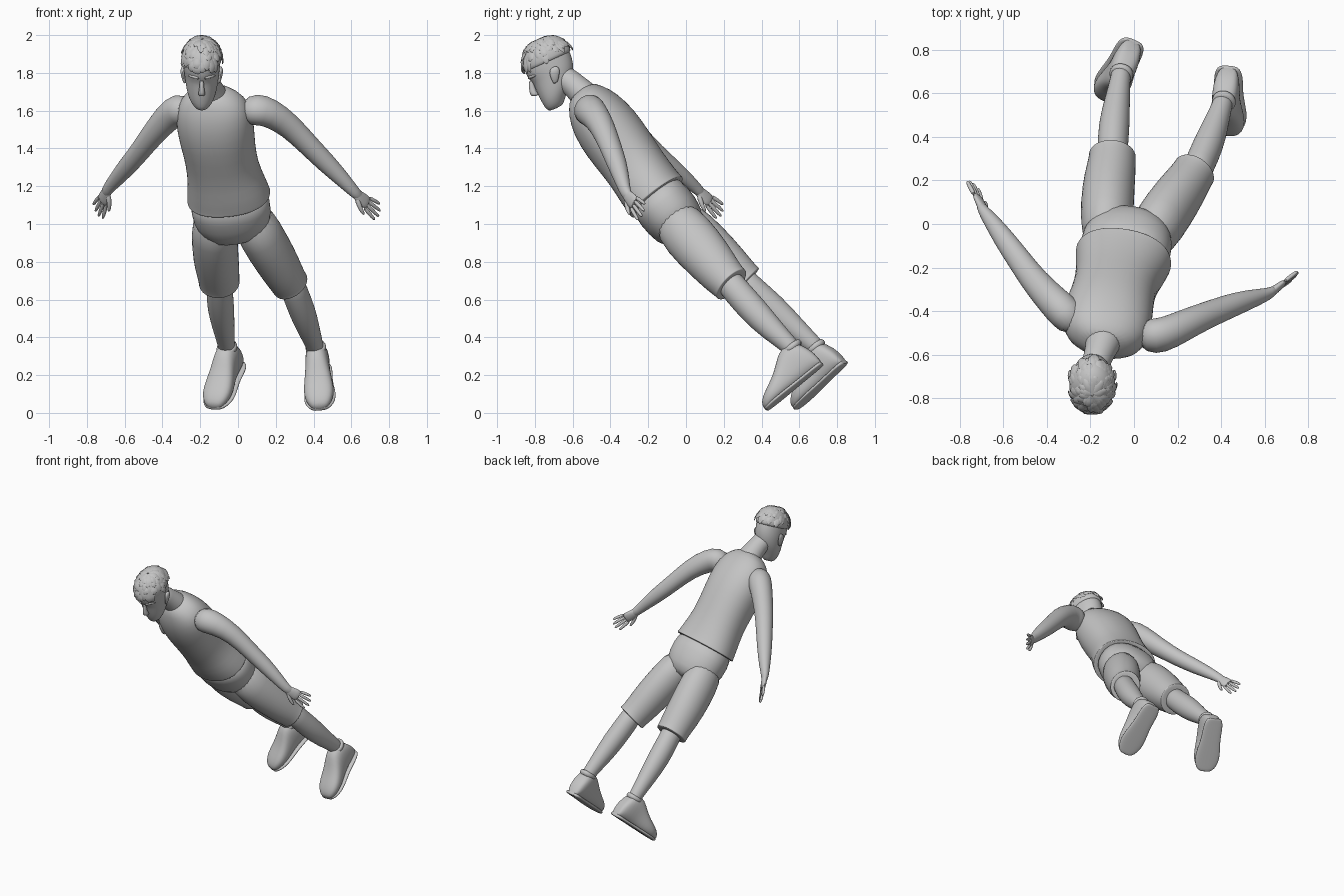
import bpy, bmesh, math, random
from mathutils import Vector as V

random.seed(4)
grey = bpy.data.materials.new("plain_grey")
grey.diffuse_color = (0.55, 0.55, 0.55, 1)


def loft(bm, rings, lat, lat_end=None, axis=None, n=20, power=2.0):
    """Skin elliptical rings (centre, half width, half depth) along a path."""
    cs = [V(r[0]) for r in rings]
    loops = []
    for i, (_, w, d) in enumerate(rings):
        t = axis or (cs[min(i + 1, len(cs) - 1)] - cs[max(i - 1, 0)]).normalized()
        l = V(lat).lerp(V(lat_end or lat), i / (len(cs) - 1))
        l = (l - t * l.dot(t)).normalized()
        f = t.cross(l)
        loop = []
        for k in range(n):
            a = 2 * math.pi * k / n
            c, s = math.cos(a), math.sin(a)
            x = math.copysign(abs(c) ** (2 / power), c)
            y = math.copysign(abs(s) ** (2 / power), s)
            loop.append(bm.verts.new(cs[i] + l * w * x + f * d * y))
        loops.append(loop)
    for a, b in zip(loops, loops[1:]):
        for k in range(n):
            bm.faces.new((a[k], a[(k + 1) % n], b[(k + 1) % n], b[k]))
    bm.faces.new(loops[0])
    bm.faces.new(loops[-1])


def finish(bm, name, subdiv=1, angle=60):
    bmesh.ops.recalc_face_normals(bm, faces=bm.faces[:])
    me = bpy.data.meshes.new(name)
    bm.to_mesh(me)
    bm.free()
    me.materials.append(grey)
    for p in me.polygons:
        p.use_smooth = True
    me.set_sharp_from_angle(angle=math.radians(angle))
    ob = bpy.data.objects.new(name, me)
    bpy.context.collection.objects.link(ob)
    if subdiv:
        ob.modifiers.new("smooth", 'SUBSURF').levels = subdiv
        ob.modifiers["smooth"].render_levels = subdiv
    return ob


def part(name, rings, lat=(1, 0, 0), subdiv=1, **kw):
    bm = bmesh.new()
    loft(bm, rings, lat, **kw)
    return finish(bm, name, subdiv)


def hemmed(rings):
    """Add a crisp cloth edge at the end of a sleeve-like shape."""
    c, w, d = rings[-1]
    t = (V(c) - V(rings[-2][0])).normalized()
    return rings + [(V(c) + t * .010, w + .002, d + .002),
                    (V(c) + t * .014, w, d), (V(c) + t * .016, w - .025, d - .025)]


# shirt, turned slightly at the shoulders
shirt = [((-.145, -.565, 1.71), .075, .065), ((-.14, -.53, 1.67), .16, .105),
         ((-.13, -.49, 1.61), .20, .145), ((-.12, -.42, 1.51), .208, .172),
         ((-.10, -.34, 1.40), .192, .17), ((-.08, -.26, 1.29), .19, .162),
         ((-.06, -.20, 1.20), .212, .168), ((-.05, -.162, 1.152), .222, .17)]
part("shirt", hemmed(shirt), (.957, -.29, 0), lat_end=(1, -.06, 0), n=28, power=2.2)

# shorts: hips and two legs
part("shorts_hips", [((-.055, -.19, 1.18), .20, .152), ((-.04, -.11, 1.09), .215, .162),
                     ((-.02, -.04, 1.00), .205, .155), ((-.005, .01, .94), .13, .11)],
     n=24, power=2.2)
shorts_legs = {
    "right": [((-.13, -.09, 1.06), .105, .12), ((-.125, .03, .95), .125, .145),
              ((-.118, .17, .82), .122, .132), ((-.105, .25, .745), .115, .118),
              ((-.10, .305, .695), .108, .108)],
    "left": [((.06, -.09, 1.06), .11, .12), ((.12, .01, .94), .122, .145),
             ((.20, .125, .81), .116, .13), ((.245, .19, .73), .106, .115),
             ((.272, .233, .688), .10, .105)]}
for side, rings in shorts_legs.items():
    part(side + "_shorts_leg", hemmed(rings))

# calves
calves = {
    "right": [((-.10, .25, .75), .07, .075), ((-.098, .35, .65), .07, .075),
              ((-.092, .45, .56), .073, .08), ((-.078, .56, .46), .06, .066),
              ((-.062, .67, .365), .045, .048), ((-.055, .73, .31), .045, .045)],
    "left": [((.27, .20, .73), .07, .075), ((.30, .27, .64), .07, .075),
             ((.34, .36, .54), .072, .078), ((.375, .455, .44), .06, .065),
             ((.405, .545, .36), .046, .048), ((.42, .60, .30), .045, .045)]}
for side, rings in calves.items():
    part(side + "_calf", rings)

# shoes: sections from heel to toe, flat sole
sections = [(-.004, .07, .03), (.008, .12, .048), (.04, .19, .06), (.09, .208, .063),
            (.145, .20, .063), (.20, .155, .07), (.26, .115, .08), (.32, .09, .08),
            (.37, .062, .058), (.392, .035, .03)]
for side, heel, toe, ankle in (
        ("right", V((0, .845, .262)), V((-.13, .585, .015)), V((-.06, .68, .36))),
        ("left", V((.435, .725, .255)), V((.435, .425, .01)), V((.41, .555, .36)))):
    d = (toe - heel).normalized()
    up = ankle - heel
    up = (up - d * up.dot(d)).normalized()
    k = (toe - heel).length / .392
    rings = [(heel + d * t * k + up * h / 2, w, h / 2) for t, h, w in sections]
    part(side + "_shoe", rings, d.cross(up), axis=d, power=2.5)
    # ankle collar
    c = ankle + d * .005
    part(side + "_shoe_collar", [(c - up * .04, .058, .064), (c - up * .008, .056, .06),
                                 (c + up * .004, .05, .055)], d.cross(up), axis=up)
    # sole edge
    sole = [(heel + d * t * k + up * .009, w + .005, .012) for t, h, w in sections]
    part(side + "_sole", sole, d.cross(up), axis=d, power=3)

# arms
arms = {
    "left": [((.03, -.50, 1.59), .07, .07), ((.10, -.52, 1.61), .09, .085),
             ((.17, -.495, 1.59), .08, .078), ((.27, -.445, 1.525), .066, .068),
             ((.38, -.40, 1.41), .056, .06), ((.47, -.365, 1.32), .054, .054),
             ((.57, -.335, 1.22), .04, .038), ((.62, -.32, 1.165), .031, .026),
             ((.65, -.30, 1.14), .03, .02)],
    "right": [((-.26, -.47, 1.60), .07, .07), ((-.315, -.41, 1.61), .088, .082),
              ((-.37, -.355, 1.57), .078, .075), ((-.455, -.265, 1.47), .062, .064),
              ((-.53, -.16, 1.37), .054, .056), ((-.595, -.07, 1.295), .05, .05),
              ((-.655, .015, 1.225), .039, .037), ((-.69, .06, 1.185), .031, .026),
              ((-.705, .09, 1.155), .03, .02)]}
hands = {"left": ((.62, -.32, 1.165), (.76, -.22, 1.045), (-.5, -.5, -.4)),
         "right": ((-.69, .06, 1.185), (-.75, .20, 1.045), (.5, -.5, -.4))}
for side in arms:
    wrist, tip, thumb = (V(p) for p in hands[side])
    d = (tip - wrist).normalized()
    lat = (thumb - d * thumb.dot(d)).normalized()
    flat = d.cross(lat)
    part(side + "_arm", arms[side], lat)
    # palm and five fingers
    at = lambda a, b, c=0: wrist + d * a + lat * b + flat * c
    bm = bmesh.new()
    loft(bm, [(at(-.01, 0), .026, .022), (at(.03, .002), .034, .02),
              (at(.075, 0), .041, .017), (at(.105, -.002), .038, .013)], lat, n=12)
    for b, length in ((.031, .083), (.010, .098), (-.011, .092), (-.031, .07)):
        loft(bm, [(at(.085, b), .012, .012), (at(.10 + length * .5, b * 1.35), .011, .011),
                  (at(.10 + length * .9, b * 1.5), .009, .009),
                  (at(.10 + length, b * 1.5), .004, .004)], lat, n=8)
    loft(bm, [(at(.02, .015), .017, .016), (at(.06, .047), .014, .013),
              (at(.092, .062), .011, .011), (at(.11, .066), .005, .005)], flat, n=8)
    finish(bm, side + "_hand")

# neck and shirt neckband
part("neck", [((-.13, -.50, 1.64), .10, .09), ((-.145, -.555, 1.70), .078, .072),
              ((-.165, -.61, 1.75), .066, .066), ((-.19, -.68, 1.80), .068, .068)])

# head frame: tilted forward
up, fw = V((0, -.42, .908)), V((0, -.908, -.42))


def hp(x, f, h):
    return V((-.192, -.73, 1.83)) + V((x, 0, 0)) + fw * f + up * h


def head_rings(table):
    return [(hp(0, (a + b) / 2, h), w, (a - b) / 2) for h, a, b, w in table]


part("head", head_rings([
    (-.216, .085, .02, .022), (-.203, .102, 0, .042), (-.165, .108, -.03, .067),
    (-.12, .11, -.085, .081), (-.075, .109, -.115, .088), (-.04, .108, -.128, .093),
    (-.01, .122, -.136, .096), (.03, .122, -.14, .099), (.08, .112, -.138, .098),
    (.12, .08, -.115, .078), (.145, .03, -.08, .04)]), axis=up, n=24)
part("nose", [(hp(0, .11, -.02), .011, .012), (hp(0, .122, -.055), .012, .016),
              (hp(0, .128, -.085), .017, .02), (hp(0, .126, -.102), .02, .02),
              (hp(0, .114, -.112), .012, .012)], axis=up, n=12)
for name, h, w in (("upper_lip", -.137, .03), ("lower_lip", -.152, .026)):
    part(name, [(hp(-w, .088, h), .004, .004), (hp(0, .108, h), .008, .009),
                (hp(w, .088, h), .004, .004)], up, n=8)
for side, s in (("left", 1), ("right", -1)):
    part(side + "_brow", [(hp(s * .012, .118, -.012), .008, .008),
                          (hp(s * .04, .108, -.006), .01, .01),
                          (hp(s * .075, .075, -.014), .006, .006)], up, n=8)
    part(side + "_ear", [(hp(s * .088, .0, -.095), .008, .012), (hp(s * .095, -.01, -.07), .011, .022),
                         (hp(s * .101, -.02, -.04), .013, .032), (hp(s * .102, -.025, -.02), .01, .026),
                         (hp(s * .098, -.025, -.01), .005, .012)], axis=up, n=12)

# hair cap with overlapping locks
part("hair_cap", head_rings([
    (.022, .115, -.136, .096), (.03, .125, -.148, .104), (.055, .126, -.15, .107),
    (.09, .115, -.144, .103), (.125, .085, -.124, .084), (.148, .035, -.09, .05),
    (.154, 0, -.06, .02)]), axis=up, n=24)
bm = bmesh.new()
for i in range(75):
    a = i * 2.39996
    e = math.radians(8 + 68 * random.random())


    def on_cap(e, r):
        return hp(.106 * r * math.cos(e) * math.cos(a),
                  -.012 + .138 * r * math.cos(e) * math.sin(a), .035 + .12 * r * math.sin(e))


    step = random.uniform(.16, .3)
    side = V((-math.sin(a), 0, 0)) + fw * math.cos(a)
    loft(bm, [(on_cap(e + step, .99), .014, .005), (on_cap(e, 1.02), .022, .006),
              (on_cap(e - step, 1.06), .014, .004), (on_cap(e - step * 1.4, 1.05), .003, .002)],
         side, n=6)
finish(bm, "hair_locks", 0, 35)
